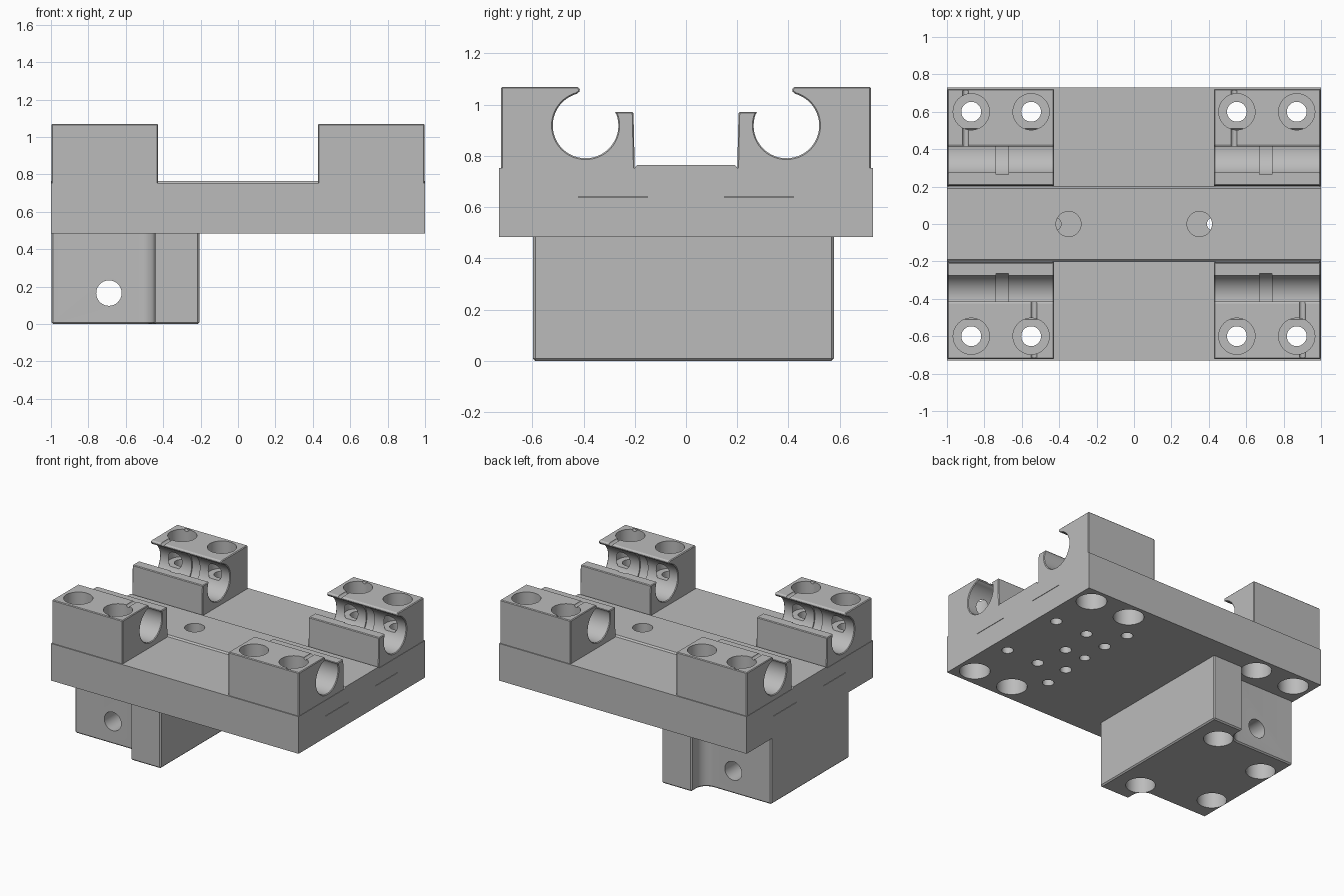
import bpy, bmesh, math
from mathutils import Matrix, Vector

cube = bpy.data.objects.get("Cube")
if cube:
    bpy.data.objects.remove(cube, do_unlink=True)

grey = bpy.data.materials.new("machined_grey")
grey.use_nodes = True
colour = (0.5, 0.5, 0.5, 1)
grey.diffuse_color = colour
grey.node_tree.nodes["Principled BSDF"].inputs["Base Color"].default_value = colour


def make_object(name, bm):
    bmesh.ops.recalc_face_normals(bm, faces=bm.faces)
    mesh = bpy.data.meshes.new(name)
    bm.to_mesh(mesh)
    bm.free()
    mesh.materials.append(grey)
    obj = bpy.data.objects.new(name, mesh)
    bpy.context.collection.objects.link(obj)
    return obj


def prism(name, points, place, start, end):
    """Extrude a 2D outline; place(a, b, t) maps it to 3D."""
    bm = bmesh.new()
    low = [bm.verts.new(place(a, b, start)) for a, b in points]
    high = [bm.verts.new(place(a, b, end)) for a, b in points]
    bm.faces.new(low)
    bm.faces.new(high)
    for i in range(len(points)):
        j = (i + 1) % len(points)
        bm.faces.new((low[i], low[j], high[j], high[i]))
    return make_object(name, bm)


def arc(cx, cy, r, start, end, steps):
    angles = [math.radians(start + (end - start) * i / steps) for i in range(steps + 1)]
    return [(cx + r * math.cos(t), cy + r * math.sin(t)) for t in angles]


def add_turned(bm, origin, axis, profile, sides=40):
    """Stepped round cutter: profile is a list of (radius, distance along axis)."""
    turn = Vector((0, 0, 1)).rotation_difference(Vector(axis)).to_matrix().to_4x4()
    matrix = Matrix.Translation(origin) @ turn
    rings = []
    for r, d in profile:
        rings.append([bm.verts.new(matrix @ Vector((x, y, d)))
                      for x, y in arc(0, 0, r, 0, 360, sides)[:-1]])
    bm.faces.new(rings[0])
    bm.faces.new(rings[-1])
    for a, b in zip(rings, rings[1:]):
        for i in range(sides):
            j = (i + 1) % sides
            bm.faces.new((a[i], a[j], b[j], b[i]))


def add_box(bm, centre, size):
    bmesh.ops.create_cube(bm, size=1, matrix=Matrix.Translation(centre) @ Matrix.Diagonal((*size, 1)))


def apply(obj, mod):
    bpy.context.view_layer.objects.active = obj
    bpy.ops.object.modifier_apply(modifier=mod.name)


def chamfer(obj, width):
    mod = obj.modifiers.new("chamfer", "BEVEL")
    mod.width = width
    mod.limit_method = "ANGLE"
    mod.angle_limit = math.radians(50)
    apply(obj, mod)


def cut(obj, bm):
    cutter = make_object("cutter", bm)
    cutter.hide_render = True
    mod = obj.modifiers.new("cut", "BOOLEAN")
    mod.operation = "DIFFERENCE"
    mod.solver = "EXACT"
    mod.use_self = True
    mod.object = cutter
    apply(obj, mod)
    bpy.data.objects.remove(cutter, do_unlink=True)


def finish(obj):
    bpy.ops.object.select_all(action="DESELECT")
    obj.select_set(True)
    bpy.context.view_layer.objects.active = obj
    bpy.ops.object.shade_smooth_by_angle(angle=math.radians(30))


bolt_profile = [(0.102, 0.4), (0.102, 0.6), (0.053, 0.6), (0.053, 0.87), (0.097, 0.87), (0.097, 1.2)]
bolts = [(sx * x, sy * 0.6) for sx in (-1, 1) for sy in (-1, 1) for x in (0.55, 0.87)]

# Carriage plate with a slightly raised centre strip
half = [(0.729, 0.483), (0.729, 0.754), (0.2, 0.754), (0.19, 0.765)]
outline = half + [(-y, z) for y, z in reversed(half)]
plate = prism("carriage_plate", outline, lambda a, b, t: (t, a, b), -1, 1)
bm = bmesh.new()
for x, y in bolts:
    add_turned(bm, (x, y, 0), (0, 0, 1), bolt_profile)
for side in (-1, 1):
    add_turned(bm, (side * 0.35, 0, 0), (0, 0, 1), [(0.067, 0.6), (0.067, 0.9)])
    add_turned(bm, (side * 0.425, 0, 0), (0, 0, 1), [(0.035, 0.4), (0.035, 0.68)])
    # Thin side slits
    for y in (-0.285, 0.285):
        add_box(bm, (side, y, 0.64), (0.06, 0.27, 0.003))
# Tapped holes on the underside
tapped = [(0.59, 0)] + [(x, s * y) for s in (-1, 1)
                        for x, y in ((0.88, 0.25), (0.62, 0.25), (0.4, 0.405), (0.42, 0.2))]
for x, y in tapped:
    add_turned(bm, (x, y, 0), (0, 0, 1), [(0.039, 0.4), (0.039, 0.68)], 24)
cut(plate, bm)
finish(plate)

# Four open rod clamps
clamp_outline = ([(0.2, 0.745), (0.722, 0.745), (0.722, 1.07), (0.42, 1.07), (0.412, 1.054)]
                 + arc(0.392, 0.919, 0.128, 74, -200, 44)
                 + [(0.28, 0.972), (0.205, 0.972)])
clamp_outline[-1] = (0.205, 0.972)
for sx, x_name in ((-1, "right"), (1, "left")):
    for sy, y_name in ((-1, "front"), (1, "back")):
        clamp = prism(f"{y_name}_{x_name}_rod_clamp", clamp_outline,
                      lambda a, b, t: (sx * t, sy * a, b), 0.427, 0.997)
        chamfer(clamp, 0.01)
        bm = bmesh.new()
        for x, y in bolts:
            if x * sx > 0 and y * sy > 0:
                add_turned(bm, (x, y, 0), (0, 0, 1), bolt_profile)
        # Retaining groove inside the bore
        add_turned(bm, (sx * 0.705, sy * 0.392, 0.919), (1, 0, 0), [(0.137, -0.033), (0.137, 0.033)], 48)
        # Shallow wire channel across the top
        wire_x = 0.9 * sx if sx != sy else 0.535 * sx
        add_turned(bm, (wire_x, sy * 0.4, 1.072), (0, sy, 0), [(0.016, 0), (0.016, 0.315)], 16)
        cut(clamp, bm)
        finish(clamp)

# Mounting block below, with filleted end recesses
def block_end(y_out, y_in, sign):
    fillet = arc(-0.53, y_in + sign * 0.08, 0.08, -sign * 90, 0, 10)
    return [(-0.997, y_in)] + fillet + [(-0.45, y_out), (-0.207, y_out)]

block_outline = block_end(-0.597, -0.46, -1) + block_end(0.577, 0.44, 1)[::-1]
block = prism("mounting_block", block_outline, lambda a, b, t: (a, b, t), 0, 0.495)
chamfer(block, 0.009)
bm = bmesh.new()
add_turned(bm, (-0.69, 0, 0.165), (0, 1, 0), [(0.068, -1), (0.068, 1)])
for x, y in ((-0.4, 0.39), (-0.4, -0.41), (-0.89, 0.24), (-0.89, -0.26)):
    add_turned(bm, (x, y, 0), (0, 0, 1), [(0.098, -0.1), (0.098, 0.3)])
cut(block, bm)
finish(block)
